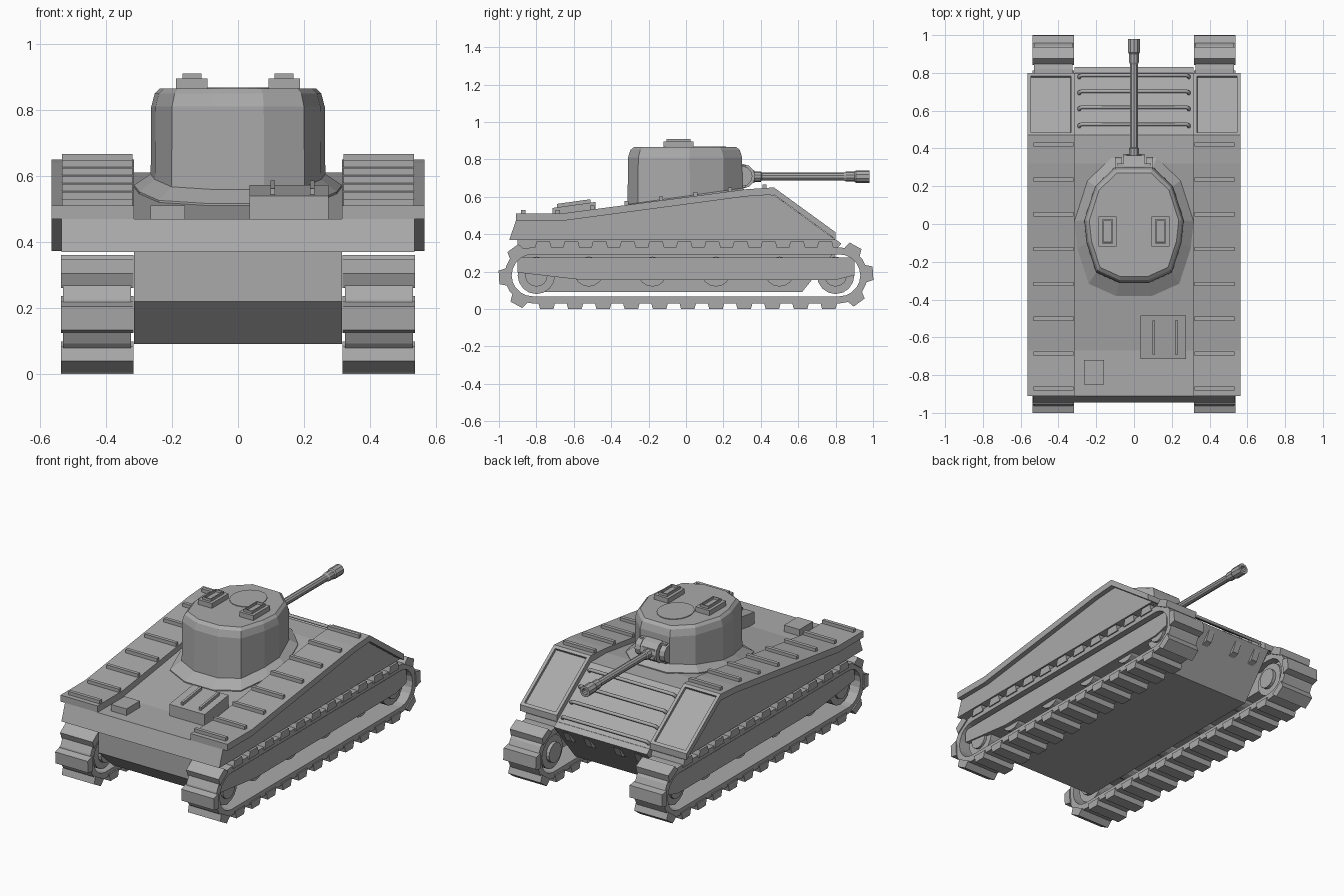
import bpy, bmesh, math
from mathutils import Vector, Matrix

cube = bpy.data.objects.get("Cube")
if cube:
    bpy.data.objects.remove(cube)

grey = bpy.data.materials.new("plain_grey")
grey.use_nodes = True
grey.diffuse_color = (0.4, 0.4, 0.4, 1)
grey.node_tree.nodes["Principled BSDF"].inputs["Base Color"].default_value = (0.4, 0.4, 0.4, 1)


def finish(name, bm, mirror=False):
    bmesh.ops.recalc_face_normals(bm, faces=bm.faces)
    mesh = bpy.data.meshes.new(name)
    bm.to_mesh(mesh)
    bm.free()
    mesh.materials.append(grey)
    obj = bpy.data.objects.new(name, mesh)
    bpy.context.collection.objects.link(obj)
    if mirror:
        obj.modifiers.new("mirror", "MIRROR")
    return obj


def loft(bm, rings, caps=True):
    """Skin closed rings of points in order."""
    loops = [[bm.verts.new(p) for p in ring] for ring in rings]
    n = len(loops[0])
    for a, b in zip(loops, loops[1:]):
        for i in range(n):
            j = (i + 1) % n
            bm.faces.new((a[i], a[j], b[j], b[i]))
    if caps:
        bm.faces.new(loops[0][::-1])
        bm.faces.new(loops[-1])
    return loops


def side_prism(bm, profile, x0, x1):
    loft(bm, [[(x, y, z) for y, z in profile] for x in (x0, x1)])


def prism(name, profile, x0, x1, mirror=False):
    bm = bmesh.new()
    side_prism(bm, profile, x0, x1)
    return finish(name, bm, mirror)


def disc(bm, x0, x1, y, z, r, sides=16):
    turn = [2 * math.pi * i / sides for i in range(sides)]
    side_prism(bm, [(y + r * math.cos(a), z + r * math.sin(a)) for a in turn], x0, x1)


def panel(bm, faces, border, depth):
    """Sink a framed panel into faces."""
    bmesh.ops.inset_individual(bm, faces=faces, thickness=border)
    bmesh.ops.inset_individual(bm, faces=faces, thickness=0.002, depth=-depth)


def deck(y):
    """Height of the sloping centre deck."""
    return 0.47 + 0.14 * min(1, max(0, (y + 0.67) / 0.99))


# Hull
prism("upper_hull", [(-0.945, 0.37), (-0.91, 0.47), (-0.67, 0.47), (0.32, 0.61),
                     (0.47, 0.61), (0.8, 0.37)], -0.535, 0.535)
prism("lower_hull", [(-0.9, 0.37), (-0.9, 0.22), (-0.76, 0.09), (0.62, 0.09),
                     (0.83, 0.35), (0.8, 0.372)], -0.315, 0.315)

# Raised fenders with sunken front panels
bm = bmesh.new()
top = [(-0.91, 0.51), (-0.67, 0.51), (0.32, 0.64), (0.47, 0.65), (0.8, 0.41)]
under = [(0.8, 0.372), (0.47, 0.612), (0.32, 0.602), (-0.67, 0.47), (-0.91, 0.47)]
side_prism(bm, top + under, 0.315, 0.565)
bmesh.ops.recalc_face_normals(bm, faces=bm.faces)
panel(bm, [f for f in bm.faces if f.normal.y > 0.4 and f.normal.z > 0.4], 0.027, 0.014)
finish("fenders", bm, True)

# Fender cross strips
bm = bmesh.new()
for i in range(8):
    y = 0.42 - 0.1843 * i
    for (ya, za), (yb, zb) in zip(top, top[1:]):
        if ya <= y <= yb:
            z = za + (zb - za) * (y - ya) / (yb - ya)
    side_prism(bm, [(y - 0.011, z - 0.01), (y + 0.011, z - 0.01),
                    (y + 0.011, z + 0.02), (y - 0.011, z + 0.02)], 0.32, 0.533)
finish("fender_strips", bm, True)

# Bent rails on the sloping front plate
normal = Vector((0, 0.588, 0.809))
for i, y in enumerate((0.515, 0.605, 0.69, 0.775)):
    base = Vector((0, y, 0.61 - 0.727 * (y - 0.47)))
    curve = bpy.data.curves.new("front_rail", "CURVE")
    curve.dimensions = "3D"
    curve.bevel_depth = 0.01
    curve.bevel_resolution = 1
    curve.use_fill_caps = True
    spline = curve.splines.new("POLY")
    path = [(-0.29, -0.01), (-0.29, 0.012), (-0.278, 0.022),
            (0.278, 0.022), (0.29, 0.012), (0.29, -0.01)]
    spline.points.add(len(path) - 1)
    for point, (x, h) in zip(spline.points, path):
        point.co = (*(base + normal * h + Vector((x, 0, 0))), 1)
    curve.materials.append(grey)
    bpy.context.collection.objects.link(bpy.data.objects.new(f"front_rail_{i + 1}", curve))

# Small brackets under the nose
bm = bmesh.new()
for x in (0.08, 0.22):
    side_prism(bm, [(0.74, 0.3), (0.74, 0.25), (0.79, 0.27), (0.82, 0.33)], x, x + 0.04)
finish("nose_brackets", bm, True)

# Rear deck hatch with two handles, and a small box
prism("deck_hatch", [(-0.715, 0.45), (-0.485, 0.47), (-0.485, 0.572), (-0.715, 0.54)], 0.035, 0.275)
for i, x in enumerate((0.105, 0.225)):
    prism(f"hatch_handle_{i + 1}", [(-0.69, 0.53), (-0.51, 0.555), (-0.51, 0.587), (-0.69, 0.562)],
          x - 0.007, x + 0.007)
prism("deck_box", [(-0.85, 0.46), (-0.72, 0.46), (-0.72, 0.51), (-0.85, 0.51)], -0.265, -0.16)

# Faceted turret
half = [(0.078, -0.31), (0.2, -0.255), (0.25, -0.1), (0.263, 0.02), (0.205, 0.2), (0.1, 0.3)]
plan = half + [(-x, y) for x, y in reversed(half)]


def plan_ring(scale, height, shift=0):
    return [(x * scale, y * scale + shift, height(y * scale + shift)) for x, y in plan]


bm = bmesh.new()
loft(bm, [plan_ring(s, lambda y, z=z: z)
          for s, z in ((1.01, 0.5), (1.0, 0.81), (0.96, 0.85), (0.9, 0.865))])
finish("turret", bm)

# Sloped collar around the turret foot
bm = bmesh.new()
loft(bm, [plan_ring(1.2, lambda y: deck(y) - 0.02, -0.01),
          plan_ring(1.2, lambda y: deck(y) + 0.006, -0.01),
          plan_ring(1.0, lambda y: deck(y) + 0.04)])
finish("turret_collar", bm)

# Round lid and two raised roof hatches
bm = bmesh.new()
bmesh.ops.create_cone(bm, cap_ends=True, segments=20, radius1=0.1, radius2=0.1, depth=0.008,
                      matrix=Matrix.Translation((0, 0.1, 0.865)) @ Matrix.Diagonal((1, 1.15, 1, 1)))
finish("roof_lid", bm)
bm = bmesh.new()
for x, y, z, wide, long in ((0.14, -0.04, 0.875, 0.095, 0.16), (0.14, -0.04, 0.89, 0.058, 0.128)):
    made = bmesh.ops.create_cube(bm, size=1, matrix=Matrix.Translation((x, y, z))
                                 @ Matrix.Diagonal((wide, long, 0.04, 1)))
lids = [f for f in made["verts"][0].link_faces[0].verts[0].link_faces] and \
       [f for f in bm.faces if f.calc_center_median().z > 0.9]
panel(bm, lids, 0.01, 0.013)
finish("roof_hatches", bm, True)

# Gun mount: cross drum, side cheeks and a centre block
bm = bmesh.new()
disc(bm, -0.055, 0.055, 0.305, 0.71, 0.065, 12)
for s in (-1, 1):
    disc(bm, s * 0.065, s * 0.1, 0.3, 0.71, 0.055, 12)
side_prism(bm, [(0.2, 0.65), (0.32, 0.65), (0.32, 0.77), (0.2, 0.77)], -0.09, 0.09)
side_prism(bm, [(0.3, 0.675), (0.365, 0.675), (0.365, 0.74), (0.3, 0.74)], -0.04, 0.04)
finish("gun_mount", bm)

# Gun barrel turned from a profile
bm = bmesh.new()
steps = [(0.34, 0.028), (0.4, 0.028), (0.405, 0.021), (0.845, 0.021), (0.855, 0.027),
         (0.9, 0.027), (0.908, 0.033), (0.98, 0.033), (0.98, 0.019), (0.93, 0.019)]
angles = [math.pi * (i + 0.5) / 5 for i in range(10)]
loft(bm, [[(r * math.cos(a), y, 0.708 + r * math.sin(a)) for a in angles] for y, r in steps])
finish("gun_barrel", bm)

# Track belts with tread pads
CENTRE, HALF, RADIUS = 0.18, 0.82, 0.15
STRAIGHT, BEND = 2 * HALF, math.pi * RADIUS


def belt(distance, radius):
    """Point and outward angle along the belt."""
    d = distance % (2 * (STRAIGHT + BEND))
    flip = d >= STRAIGHT + BEND
    d -= (STRAIGHT + BEND) * flip
    a = math.pi / 2 + max(0, d - STRAIGHT) / RADIUS
    y = HALF - min(d, STRAIGHT) + radius * math.cos(a)
    z = radius * math.sin(a)
    return (-y, CENTRE - z, a + math.pi) if flip else (y, CENTRE + z, a)


bm = bmesh.new()
bends = [STRAIGHT + BEND * i / 10 for i in range(11)]
stops = bends + [d + STRAIGHT + BEND for d in bends]
rings = []
for x, r in ((0.325, 0.112), (0.325, RADIUS), (0.53, RADIUS), (0.53, 0.112), (0.325, 0.112)):
    rings.append([(x, *belt(d, r)[:2]) for d in stops])
loft(bm, rings, caps=False)
bmesh.ops.remove_doubles(bm, verts=bm.verts, dist=0.0001)
pads = 28
for i in range(pads):
    y, z, a = belt((i + 0.5) * 2 * (STRAIGHT + BEND) / pads, RADIUS)
    out, along = Vector((math.cos(a), math.sin(a))), Vector((-math.sin(a), math.cos(a)))
    corners = [Vector((y, z)) + out * o + along * t
               for o, t in ((-0.015, -0.048), (0.03, -0.036), (0.03, 0.036), (-0.015, 0.048))]
    side_prism(bm, corners, 0.317, 0.537)
finish("tracks", bm, True)

# Wheels and side beams inside the belts
bm = bmesh.new()
for y in (-0.52, -0.18, 0.16, 0.5):
    disc(bm, 0.35, 0.485, y, 0.2, 0.08)
for y in (-0.8, 0.8):
    disc(bm, 0.345, 0.485, y, CENTRE, 0.1)
    disc(bm, 0.325, 0.5, y, CENTRE, 0.06)
finish("wheels", bm, True)
prism("side_beams", [(-0.9, 0.275), (0.9, 0.275), (0.9, 0.18), (0.8, 0.155), (-0.55, 0.155),
                     (-0.9, 0.195)], 0.36, 0.51, True)
